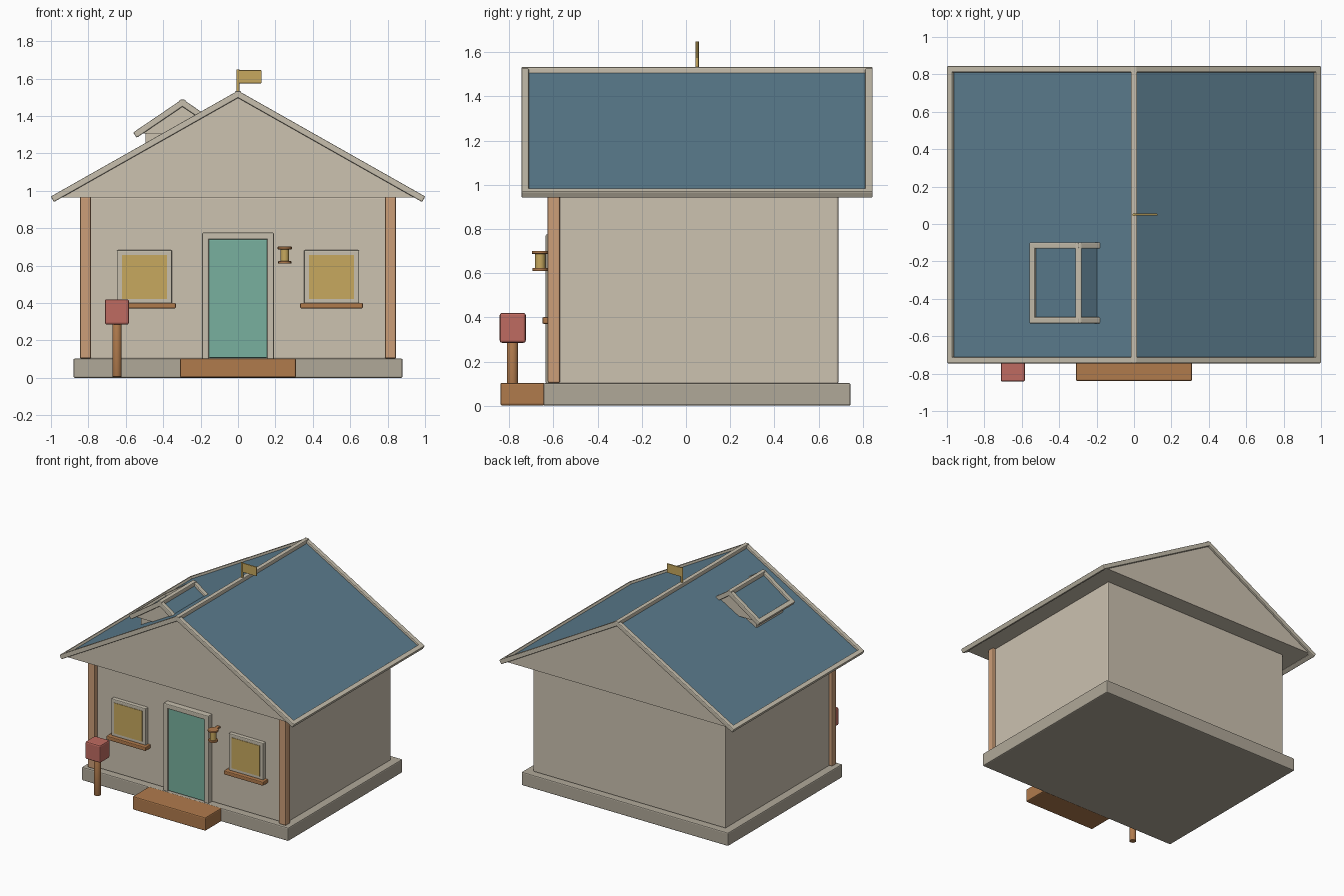
import bpy
import bmesh
import math

cube = bpy.data.objects.get("Cube")
if cube:
    bpy.data.objects.remove(cube, do_unlink=True)


def material(name, *srgb):
    rgba = [((c + 0.055) / 1.055) ** 2.4 for c in srgb] + [1.0]
    m = bpy.data.materials.new(name)
    m.use_nodes = True
    m.diffuse_color = rgba
    m.node_tree.nodes["Principled BSDF"].inputs["Base Color"].default_value = rgba
    return m


WALL = material("wall cream", 0.80, 0.76, 0.69)
TRIM = material("trim stone", 0.78, 0.75, 0.68)
BASE = material("foundation grey", 0.69, 0.66, 0.60)
ROOF = material("roof blue", 0.36, 0.49, 0.56)
POST = material("light timber", 0.80, 0.62, 0.47)
WOOD = material("brown wood", 0.69, 0.48, 0.30)
DOOR = material("door teal", 0.47, 0.69, 0.62)
GOLD = material("warm yellow", 0.78, 0.66, 0.37)
RED = material("letter box red", 0.75, 0.42, 0.38)

MID_Y = 0.05   # centre line of the house from front to back
BAR = 0.034    # thickness of the roof trim


def finish(bm, name, mats, bevel=0.0):
    mesh = bpy.data.meshes.new(name)
    bm.to_mesh(mesh)
    bm.free()
    for m in mats:
        mesh.materials.append(m)
    ob = bpy.data.objects.new(name, mesh)
    bpy.context.collection.objects.link(ob)
    if bevel:
        mod = ob.modifiers.new("soft_edges", "BEVEL")
        mod.width = bevel
        mod.segments = 2
        mod.limit_method = "ANGLE"
    return ob


def box(name, centre, size, mat, bevel=0.006, turn=0.0):
    bm = bmesh.new()
    bmesh.ops.create_cube(bm, size=1)
    bmesh.ops.scale(bm, vec=size, verts=bm.verts)
    ob = finish(bm, name, [mat], bevel)
    ob.location = centre
    ob.rotation_euler.y = turn
    return ob


def block(name, x, y, z, mat, bevel=0.006):
    """Box from its low and high limits on each axis."""
    spans = (x, y, z)
    return box(name, [(a + b) / 2 for a, b in spans], [b - a for a, b in spans], mat, bevel)


def rod(name, centre, radius, height, mat, bevel=0.0, sides=16):
    bm = bmesh.new()
    bmesh.ops.create_cone(bm, cap_ends=True, segments=sides, radius1=radius,
                          radius2=radius, depth=height)
    for f in bm.faces:
        f.smooth = abs(f.normal.z) < 0.5
    ob = finish(bm, name, [mat], bevel)
    ob.location = centre
    return ob


def gable_roof(name, cx, cy, half_x, half_y, eave, ridge):
    """Solid gable with coloured slopes and square trim along every edge."""
    bm = bmesh.new()
    profile = [(cx - half_x, eave), (cx + half_x, eave), (cx, ridge)]
    face = bm.faces.new([bm.verts.new((x, cy - half_y, z)) for x, z in profile])
    out = bmesh.ops.extrude_face_region(bm, geom=[face])
    moved = [g for g in out["geom"] if isinstance(g, bmesh.types.BMVert)]
    bmesh.ops.translate(bm, vec=(0, 2 * half_y, 0), verts=moved)
    bmesh.ops.recalc_face_normals(bm, faces=bm.faces)
    bm.normal_update()
    for f in bm.faces:
        f.material_index = 1 if f.normal.z > 0.1 else 0
    finish(bm, name, [WALL, ROOF])

    rise = ridge - eave
    slope = math.atan2(rise, half_x)
    length = math.hypot(rise, half_x)
    run = 2 * half_y + BAR
    box(name + "_ridge_trim", (cx, cy, ridge), (BAR, run, BAR), TRIM)
    for side, label in ((-1, "right"), (1, "left")):
        box(f"{name}_{label}_eave_trim", (cx + side * half_x, cy, eave),
            (BAR, run, BAR), TRIM, turn=side * slope)
        for end, where in ((-1, "front"), (1, "back")):
            box(f"{name}_{label}_{where}_rake_trim",
                (cx + side * half_x / 2, cy + end * half_y, (eave + ridge) / 2),
                (length + BAR * 0.6, BAR, BAR), TRIM, turn=side * slope)


# Foundation, walls and step
block("foundation", (-0.88, 0.88), (-0.645, 0.745), (0, 0.103), BASE, 0.008)
block("walls", (-0.82, 0.82), (-0.59, 0.69), (0.1, 0.967), WALL, 0.008)
block("front_step", (-0.31, 0.31), (-0.84, -0.64), (0.001, 0.104), WOOD, 0.008)

# Main roof and dormer
gable_roof("main_roof", 0, MID_Y, 0.978, 0.778, 0.963, 1.516)
block("dormer_walls", (-0.495, -0.1), (-0.48, -0.15), (1.15, 1.31), WALL)
gable_roof("dormer_roof", -0.297, -0.315, 0.24, 0.2, 1.307, 1.47)

# Corner posts and windows on both sides
for side, label in ((-1, "right"), (1, "left")):
    box(f"{label}_corner_post", (side * 0.815, -0.598, 0.535), (0.06, 0.056, 0.865), POST, 0.008)
    x = side * 0.5
    box(f"{label}_window_frame", (x, -0.6, 0.54), (0.295, 0.04, 0.285), TRIM)
    box(f"{label}_window_glass", (x, -0.62, 0.54), (0.24, 0.006, 0.235), GOLD, 0)
    box(f"{label}_window_sill", (x, -0.615, 0.386), (0.335, 0.07, 0.03), WOOD)

# Door with its frame
for side, label in ((-1, "right"), (1, "left")):
    box(f"{label}_door_jamb", (side * 0.174, -0.605, 0.438), (0.036, 0.06, 0.675), TRIM)
box("door_lintel", (0, -0.605, 0.758), (0.384, 0.06, 0.036), TRIM)
box("door_panel", (0, -0.605, 0.424), (0.315, 0.044, 0.635), DOOR)

# Wall lantern
LX, LY = 0.25, -0.66
rod("lantern_cap", (LX, LY, 0.694), 0.038, 0.014, WOOD, 0.003)
rod("lantern_glass", (LX, LY, 0.655), 0.023, 0.075, GOLD)
rod("lantern_foot", (LX, LY, 0.617), 0.035, 0.014, WOOD, 0.003)
block("lantern_bracket", (LX - 0.012, LX + 0.012), (LY, -0.585), (0.688, 0.7), WOOD, 0)

# Letter box
rod("letter_box_post", (-0.647, -0.785, 0.15), 0.025, 0.29, WOOD, 0.003)
block("letter_box", (-0.712, -0.583), (-0.843, -0.725), (0.285, 0.42), RED, 0.01)

# Ridge flag
rod("flag_pole", (0, MID_Y, 1.578), 0.008, 0.14, GOLD, sides=12)
block("flag", (0, 0.125), (MID_Y - 0.005, MID_Y + 0.005), (1.575, 1.645), GOLD, 0.002)
